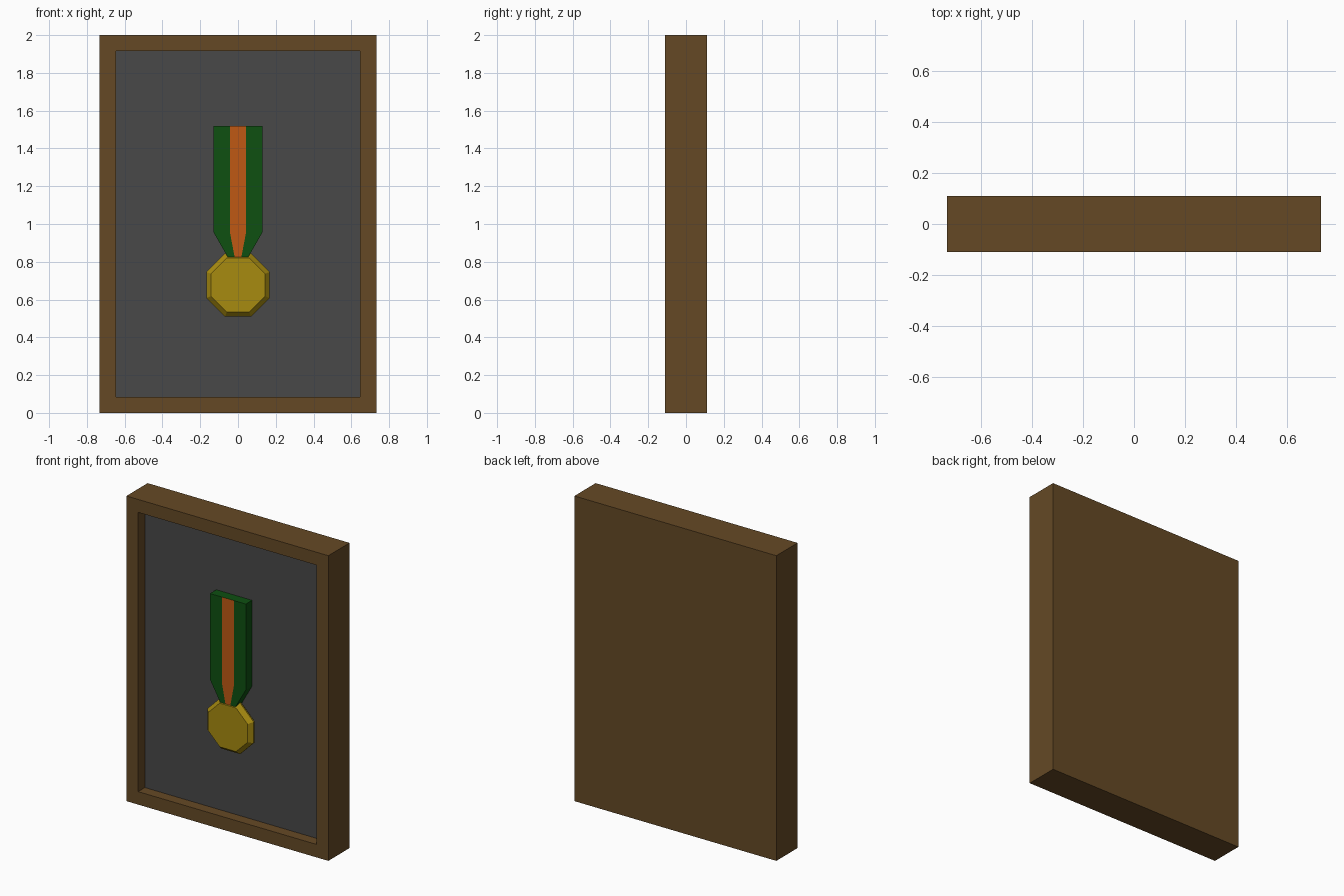
import bpy, bmesh, math
from mathutils import Vector

if "Cube" in bpy.data.objects:
    bpy.data.objects.remove(bpy.data.objects["Cube"])


def material(name, rgb):
    """Flat colour from 0-255 sRGB values."""
    def lin(c):
        c /= 255
        return c / 12.92 if c <= 0.04045 else ((c + 0.055) / 1.055) ** 2.4
    m = bpy.data.materials.new(name)
    m.diffuse_color = (*[lin(c) for c in rgb], 1)
    m.use_nodes = True
    m.node_tree.nodes["Principled BSDF"].inputs["Base Color"].default_value = m.diffuse_color
    return m


wood = material("brown wood", (101, 73, 37))
felt = material("dark grey felt", (72, 72, 72))
green = material("green ribbon", (14, 80, 17))
orange = material("orange stripe", (191, 89, 20))
gold = material("gold metal", (167, 139, 16))


def finish(name, bm, mats):
    bmesh.ops.recalc_face_normals(bm, faces=bm.faces)
    me = bpy.data.meshes.new(name)
    bm.to_mesh(me)
    bm.free()
    for m in mats:
        me.materials.append(m)
    ob = bpy.data.objects.new(name, me)
    bpy.context.collection.objects.link(ob)
    return ob


PANEL_Y = -0.04      # recessed backing surface
FRONT_Y = -0.105     # front of ribbon and medal

# Frame: a box whose front is inset and pushed in; the recess floor is felt
bm = bmesh.new()
bmesh.ops.create_cube(bm, size=1)
for v in bm.verts:
    v.co = Vector((v.co.x * 1.464, v.co.y * 0.22, v.co.z * 2 + 1))
front = min(bm.faces, key=lambda f: f.calc_center_median().y)
bmesh.ops.inset_region(bm, faces=[front], thickness=0.12)
rim = bmesh.ops.extrude_face_region(bm, geom=[front])
floor = [g for g in rim["geom"] if isinstance(g, bmesh.types.BMFace)][0]
for v in floor.verts:
    v.co.y = PANEL_Y
floor.material_index = 1
if front.is_valid:
    bm.faces.remove(front)
finish("display_frame", bm, [wood, felt])

# Ribbon: three columns tapering to the medal, middle column striped in front
rows = [(1.52, 0.13, 0.043), (0.957, 0.13, 0.043), (0.826, 0.055, 0.018)]
bm = bmesh.new()
grid = [[bm.verts.new((x, FRONT_Y, z)) for x in (-w, -s, s, w)]
        for z, w, s in rows]
faces = []
for r in range(2):
    for c in range(3):
        f = bm.faces.new((grid[r][c], grid[r + 1][c],
                          grid[r + 1][c + 1], grid[r][c + 1]))
        f.material_index = 1 if c == 1 else 0
        faces.append(f)
solid = bmesh.ops.extrude_face_region(bm, geom=faces, use_keep_orig=True)
for g in solid["geom"]:
    if isinstance(g, bmesh.types.BMVert):
        g.co.y = PANEL_Y
for f in bm.faces:          # only the front of the middle column is orange
    if f.calc_center_median().y > FRONT_Y + 0.001:
        f.material_index = 0
finish("ribbon", bm, [green, orange])

# Medal: octagonal disc, widest in the middle with chamfered edges
bm = bmesh.new()
rings = []
for y, apothem in ((FRONT_Y, 0.143), (-0.077, 0.167), (-0.068, 0.167), (PANEL_Y, 0.143)):
    r = apothem / math.cos(math.pi / 8)
    rings.append([bm.verts.new((r * math.cos(a), y, 0.677 + r * math.sin(a)))
                  for a in [(i + 0.5) * math.pi / 4 for i in range(8)]])
for a, b in zip(rings, rings[1:]):
    for i in range(8):
        j = (i + 1) % 8
        bm.faces.new((a[i], a[j], b[j], b[i]))
bm.faces.new(rings[0])
bm.faces.new(rings[-1])
finish("medal", bm, [gold])
